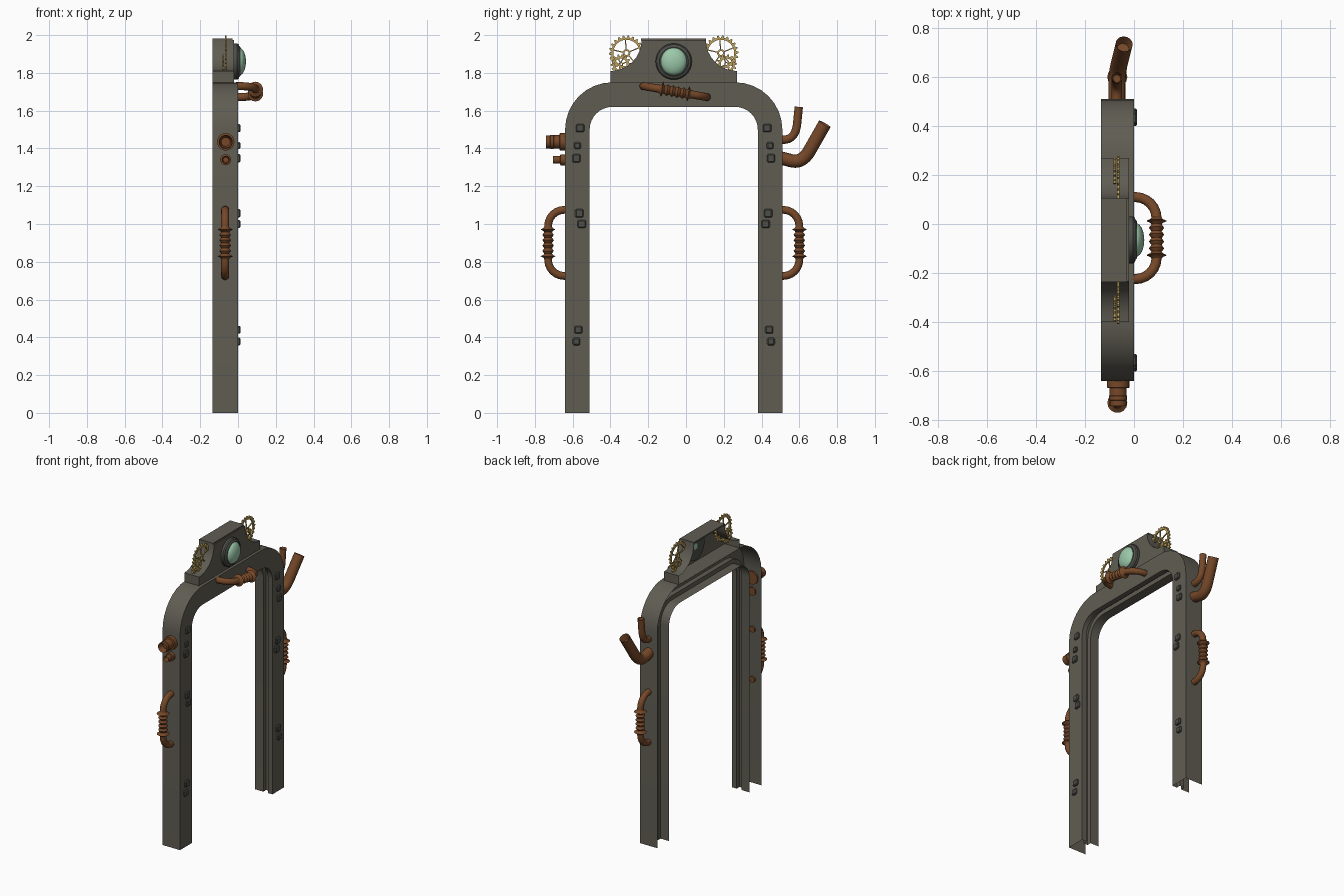
import bpy, bmesh, math
from mathutils import Vector as V

if "Cube" in bpy.data.objects:
    bpy.data.objects.remove(bpy.data.objects["Cube"])

CY = -0.065          # arch symmetry plane
XB = -0.135          # back edge


def mat(name, rgb):
    m = bpy.data.materials.new(name)
    m.diffuse_color = (*rgb, 1)
    m.use_nodes = True
    m.node_tree.nodes["Principled BSDF"].inputs["Base Color"].default_value = m.diffuse_color
    return m


IRON = mat("iron grey", (0.115, 0.108, 0.085))
DARK = mat("dark iron", (0.075, 0.075, 0.066))
COPPER = mat("copper brown", (0.18, 0.065, 0.022))
GOLD = mat("brass gold", (0.52, 0.36, 0.11))
GREEN = mat("pale green", (0.33, 0.58, 0.40))


def finish(bm, name, m, smooth=None, normals=True):
    if normals:
        bmesh.ops.recalc_face_normals(bm, faces=bm.faces)
    me = bpy.data.meshes.new(name)
    bm.to_mesh(me)
    bm.free()
    me.materials.append(m)
    o = bpy.data.objects.new(name, me)
    bpy.context.collection.objects.link(o)
    if smooth:
        bpy.ops.object.select_all(action='DESELECT')
        o.select_set(True)
        bpy.context.view_layer.objects.active = o
        bpy.ops.object.shade_smooth_by_angle(angle=math.radians(smooth))
    return o


def sweep(name, pts, radii, ref, m, n=14, hollow=False, smooth=35):
    """Round tube through pts with a radius at each point."""
    bm = bmesh.new()
    pts, ref, rings = [V(p) for p in pts], V(ref), []
    for i, p in enumerate(pts):
        t = (pts[min(i + 1, len(pts) - 1)] - pts[max(i - 1, 0)]).normalized()
        a = (ref - t * ref.dot(t)).normalized()
        b = t.cross(a)
        rings.append([bm.verts.new(p + (a * math.cos(k * math.tau / n) + b * math.sin(k * math.tau / n)) * radii[i])
                      for k in range(n)])
    for r, s in zip(rings, rings[1:]):
        for k in range(n):
            bm.faces.new((r[k], r[(k + 1) % n], s[(k + 1) % n], s[k]))
    bm.faces.new(rings[0][::-1])
    cap = bm.faces.new(rings[-1])
    if hollow:
        bm.normal_update()
        bmesh.ops.inset_region(bm, faces=[cap], thickness=radii[-1] * 0.3)
        bmesh.ops.translate(bm, verts=cap.verts[:], vec=-t * 0.04)
    return finish(bm, name, m, smooth)


def handle(name, p0, p1, out, h, ref):
    """Bowed pipe handle with a ribbed middle."""
    p0, p1, out = V(p0), V(p1), V(out)
    u, L, r = (p1 - p0).normalized(), (p1 - p0).length, h * 0.95
    pts = [p0 - out * 0.01]
    for k in range(7):
        a = k / 6 * math.pi / 2
        pts.append(p0 + out * (h - r + r * math.sin(a)) + u * r * (1 - math.cos(a)))
    rad = [0.021] * 8
    s0, s1, ribs = L / 2 - 0.085, L / 2 + 0.085, 6
    mid = []
    for k in range(ribs * 4 + 1):
        f = k / (ribs * 4)
        mid.append(p0 + out * h + u * (s0 + (s1 - s0) * f))
        rad.append(0.021 + 0.010 * math.sin(f * ribs * math.pi) ** 2 + (0.014 if k in (2, ribs * 4 - 2) else 0) * 0.7)
    pts += mid
    pts += [p0 + p1 - q + out * 2 * ((q - p0).dot(out)) for q in reversed(pts[:8])]
    rad += [0.021] * 8
    sweep(name, pts, rad, ref, COPPER)


def box(name, lo, hi, m, bevel=0):
    bm = bmesh.new()
    bmesh.ops.create_cube(bm, size=1)
    for v in bm.verts:
        v.co = V([(lo[i] + hi[i]) / 2 + v.co[i] * (hi[i] - lo[i]) for i in range(3)])
    if bevel:
        bmesh.ops.bevel(bm, geom=bm.edges[:], offset=bevel, segments=1, affect='EDGES')
    return finish(bm, name, m)


# Arch frame: open-backed channel section with an inner groove, swept round the arch
section = [(0, XB), (0, 0), (.13, 0), (.13, -.035), (.10, -.035), (.10, -.07), (.13, -.07), (.13, XB)]
half, top, R = 0.575, 1.75, 0.25
path = [(CY - half, 0, -1, 0)]       # outer y, z and outward direction
for side in (-1, 1):
    for k in range(9):
        a = (k if side < 0 else 8 - k) / 8 * math.pi / 2
        ny, nz = side * math.cos(a), math.sin(a)
        path.append((CY + side * (half - R) + R * ny, top - R + R * nz, ny, nz))
path.append((CY + half, 0, 1, 0))
bm = bmesh.new()
rows = [[bm.verts.new((x, y - ny * d, z - nz * d)) for d, x in section] for y, z, ny, nz in path]
for r, s in zip(rows, rows[1:]):
    for k in range(len(section) - 1):
        bm.faces.new((r[k], r[k + 1], s[k + 1], s[k]))
finish(bm, "arch_frame", IRON, 25)

# Crest: open-backed shell with concave shoulders
prof = [(-.335, 1.745), (-.335, 1.80)]
for k in range(9):
    a = -math.pi / 2 + k / 8 * math.pi / 2
    prof.append((-.335 + .165 * math.cos(a), 1.975 + .165 * math.sin(a)))
prof += [(-y, z) for y, z in reversed(prof)]
bm = bmesh.new()
front = [bm.verts.new((-.02, CY + y, z)) for y, z in prof]
back = [bm.verts.new((XB, CY + y, z)) for y, z in prof]
bm.faces.new(front)
for k in range(len(prof)):
    j = (k + 1) % len(prof)
    bm.faces.new((front[k], front[j], back[j], back[k]))
finish(bm, "crest", IRON, 25)
box("crest_top_plate", (XB, CY - .172, 1.972), (-.028, CY + .172, 1.982), IRON)

# Gem and its round mount
sweep("gem_mount", [(x, CY, 1.86) for x in (-.03, -.004, .004, .006, .012)],
      [.096, .096, .09, .082, .076], (0, 0, 1), DARK, 28)
bm = bmesh.new()
bmesh.ops.create_uvsphere(bm, u_segments=24, v_segments=16, radius=1)
for v in bm.verts:
    v.co = V((v.co.x * .037 + .005, CY + v.co.y * .07, 1.86 + v.co.z * .074))
finish(bm, "gem", GREEN, 60)


# Brass gears
def gear(name, x, y, z, ro, teeth, spokes):
    bm = bmesh.new()
    n, w = teeth * 4, 0.005
    depth = 0.012

    def ring(rf, ri, n):
        loops = []
        for xx in (x - w, x + w):
            for f in (rf, lambda k: ri):
                loops.append([bm.verts.new((xx, y + f(k) * math.cos(k * math.tau / n), z + f(k) * math.sin(k * math.tau / n)))
                              for k in range(n)])
        o0, i0, o1, i1 = loops
        for p, q in ((o0, i0), (i0, i1), (i1, o1), (o1, o0)):
            for k in range(n):
                j = (k + 1) % n
                bm.faces.new((p[k], p[j], q[j], q[k]))
    ring(lambda k: ro if k % 4 < 2 else ro - depth, ro - depth - .011, n)
    ring(lambda k: ro * .22, ro * .12, 16)
    for s in range(spokes):
        a = s * math.tau / spokes + .4
        d, e = V((0, math.cos(a), math.sin(a))), V((0, -math.sin(a), math.cos(a)))
        vs = [bm.verts.new(V((x + sx * w * .7, y, z)) + d * r + e * t)
              for sx in (-1, 1) for r, t in ((ro * .2, -.003), (ro - .02, -.003), (ro - .02, .003), (ro * .2, .003))]
        bm.faces.new(vs[:4])
        bm.faces.new(vs[4:])
        for k in range(4):
            j = (k + 1) % 4
            bm.faces.new((vs[k], vs[j], vs[4 + j], vs[4 + k]))
    finish(bm, name, GOLD)


for side, tag in ((-1, "left"), (1, "right")):
    gear("large_gear_" + tag, -.065, CY + side * .25, 1.905, .093, 22, 5)
    gear("small_gear_" + tag, -.078, CY + side * .28, 1.845, .054, 14, 4)
    # Ribbed handle on the outside of each leg
    wall = CY + side * half
    handle("side_handle_" + tag, (-.068, wall, .725), (-.068, wall, 1.075), (0, side, 0), .09, (1, 0, 0))
    # Square bolts on the front of each leg
    for i, (d, z, s) in enumerate(((.495, 1.508, .022), (.51, 1.415, .018), (.515, 1.348, .022), (.5, 1.057, .022),
                                   (.487, 1.0, .022), (.505, .44, .021), (.515, .378, .02))):
        y = CY + side * d
        box(f"bolt_{tag}_{i}", (-.01, y - s, z - s), (.013, y + s, z + s), DARK, .006)

# Ribbed handle across the arch front
handle("front_handle", (0, -.225, 1.73), (0, .11, 1.672), (1, 0, 0), .092, (0, 0, 1))

# Stub pipes on the left
sweep("large_stub", [(-.065, y, 1.435) for y in (-.63, -.668, -.67, -.70, -.702, -.718, -.72, -.742)],
      [.046, .046, .035, .035, .037, .037, .034, .034], (1, 0, 0), COPPER, 20, True)
sweep("small_stub", [(-.065, y, 1.34) for y in (-.63, -.665, -.667, -.704)],
      [.029, .029, .02, .02], (1, 0, 0), COPPER, 16, True)


# Bent exhaust pipes on the right
def bent(name, a, b, c, r, m=10):
    a, b, c = V(a), V(b), V(c)
    p, q = b + (a - b).normalized() * .06, b + (c - b).normalized() * .08
    pts = [a] + [p * (1 - t) ** 2 + b * 2 * t * (1 - t) + q * t * t for t in (k / m for k in range(m + 1))] + [c]
    sweep(name, pts, [r] * len(pts), (1, 0, 0), COPPER, 16, True)


bent("large_exhaust", (-.07, .50, 1.35), (-.07, .615, 1.32), (-.04, .735, 1.53), .035)
bent("small_exhaust", (-.07, .50, 1.445), (-.07, .58, 1.45), (-.07, .597, 1.62), .022)
